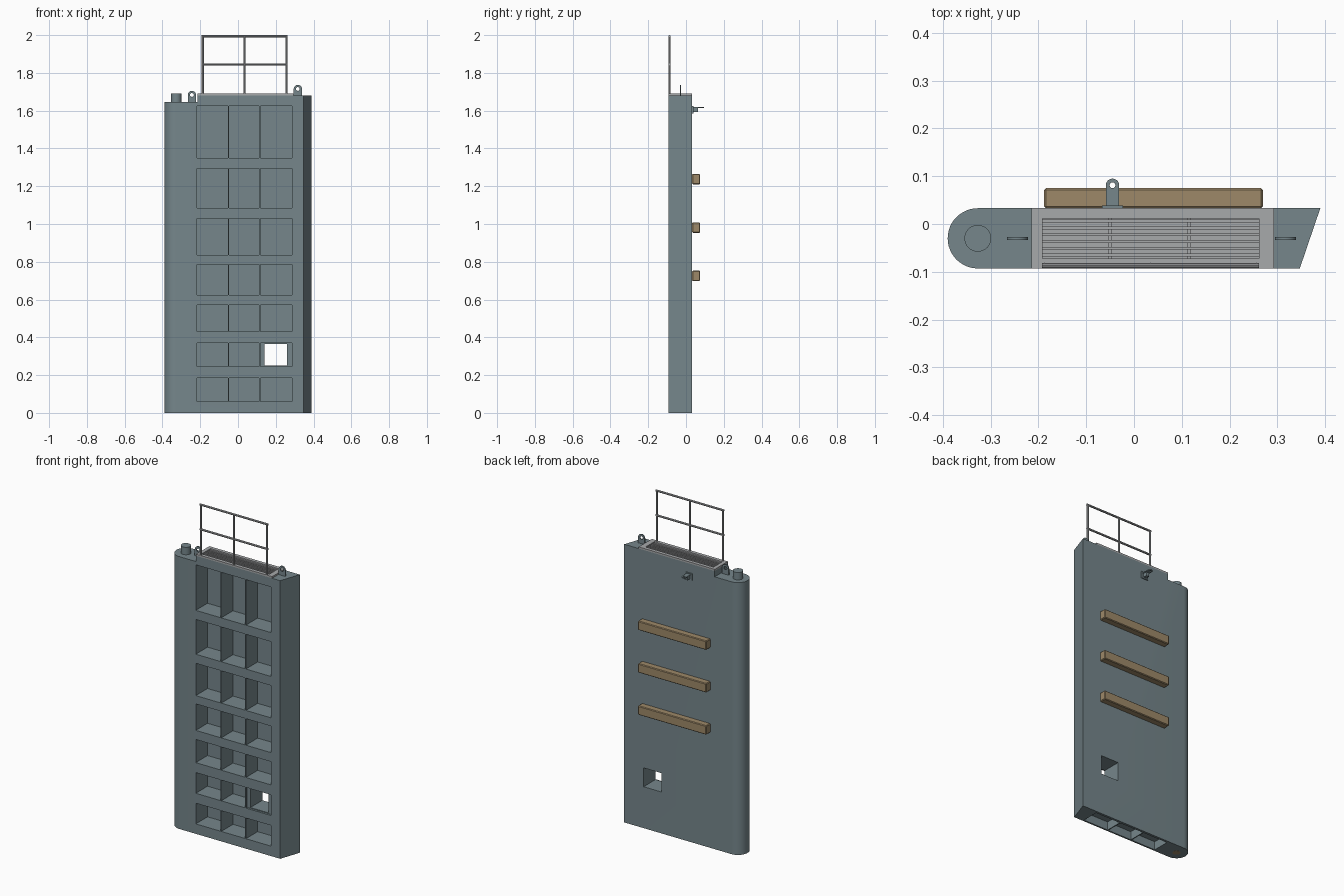
import bpy, bmesh, math
from mathutils import Matrix, Vector

cube = bpy.data.objects.get("Cube")
if cube:
    bpy.data.objects.remove(cube, do_unlink=True)


def material(name, rgb):
    m = bpy.data.materials.new(name)
    m.use_nodes = True
    m.diffuse_color = (*rgb, 1)
    m.node_tree.nodes["Principled BSDF"].inputs["Base Color"].default_value = (*rgb, 1)
    return m


STEEL = material("blue grey steel", (0.18, 0.24, 0.26))
GALV = material("pale galvanised grey", (0.39, 0.4, 0.41))
TIMBER = material("tan timber", (0.34, 0.25, 0.14))


def add_box(bm, x0, x1, y0, y1, z0, z1):
    size = Matrix.Diagonal((x1 - x0, y1 - y0, z1 - z0, 1))
    mid = Matrix.Translation(((x0 + x1) / 2, (y0 + y1) / 2, (z0 + z1) / 2))
    bmesh.ops.create_cube(bm, size=1, matrix=mid @ size)


def add_rod(bm, a, b, r, sides=10):
    a, b = Vector(a), Vector(b)
    turn = (b - a).to_track_quat('Z', 'Y').to_matrix().to_4x4()
    bmesh.ops.create_cone(bm, cap_ends=True, segments=sides, radius1=r, radius2=r,
                          depth=(b - a).length, matrix=Matrix.Translation((a + b) / 2) @ turn)


def finish(bm, name, mat, smooth=False):
    bmesh.ops.recalc_face_normals(bm, faces=bm.faces)
    me = bpy.data.meshes.new(name)
    bm.to_mesh(me)
    bm.free()
    me.materials.append(mat)
    ob = bpy.data.objects.new(name, me)
    bpy.context.collection.objects.link(ob)
    if smooth:
        smooth_by_angle(ob)
    return ob


def smooth_by_angle(ob):
    bpy.ops.object.select_all(action='DESELECT')
    ob.select_set(True)
    bpy.context.view_layer.objects.active = ob
    bpy.ops.object.shade_smooth_by_angle(angle=math.radians(30))


def boxes(name, mat, *items):
    bm = bmesh.new()
    for it in items:
        add_box(bm, *it)
    return finish(bm, name, mat)


def cut(target, cutter):
    mod = target.modifiers.new("cut", 'BOOLEAN')
    mod.operation, mod.solver, mod.object = 'DIFFERENCE', 'EXACT', cutter
    bpy.context.view_layer.update()
    deps = bpy.context.evaluated_depsgraph_get()
    me = bpy.data.meshes.new_from_object(target.evaluated_get(deps))
    target.modifiers.clear()
    target.data = me
    bpy.data.objects.remove(cutter, do_unlink=True)


# Main dimensions
FRONT, BACK, MID = -0.093, 0.033, -0.03
TOP, LOW_TOP = 1.68, 1.645
HINGE_X = -0.327

# Gate leaf: rounded hinge end, slanted meeting end
R = (BACK - FRONT) / 2
outline = [(0.347, FRONT), (0.39, BACK)]
for i in range(25):
    a = math.pi / 2 + math.pi * i / 24
    outline.append((HINGE_X + R * math.cos(a), MID + R * math.sin(a)))
bm = bmesh.new()
face = bm.faces.new([bm.verts.new((x, y, 0)) for x, y in outline])
ext = bmesh.ops.extrude_face_region(bm, geom=[face])
bmesh.ops.translate(bm, vec=(0, 0, TOP),
                    verts=[v for v in ext["geom"] if isinstance(v, bmesh.types.BMVert)])
leaf = finish(bm, "gate_leaf", STEEL)

# Pockets between the ribs, open foot pockets, deck well and hinge step
columns = [(-0.217, -0.053), (-0.047, 0.112), (0.118, 0.285)]
rows = [(0.06, 0.185), (0.245, 0.37), (0.43, 0.57), (0.625, 0.785),
        (0.835, 1.03), (1.085, 1.295), (1.35, 1.625)]
pockets = []
for r, (z0, z1) in enumerate(rows):
    for c, (x0, x1) in enumerate(columns):
        depth = 0.012 if (r, c) == (1, 2) else 0.112
        pockets.append((x0, x1, FRONT - 0.05, FRONT + depth, z0, z1))
for x0, x1 in columns:
    pockets.append((x0, x1, FRONT + 0.01, BACK - 0.014, -0.05, 0.05))
pockets.append((-0.192, 0.262, -0.072, 0.012, 1.65, TOP + 0.1))
pockets.append((-0.5, -0.215, -0.2, 0.2, LOW_TOP, TOP + 0.1))
cut(leaf, boxes("pocket_cutter", STEEL, *pockets))

# Sluice opening right through the leaf
cut(leaf, boxes("sluice_cutter", STEEL, (0.14, 0.26, -0.2, 0.2, 0.25, 0.364)))
smooth_by_angle(leaf)

# Walkway rim around the well, with its floor and grating bars
boxes("walkway_rim", GALV,
      (-0.215, -0.192, FRONT, BACK, TOP, 1.69), (0.262, 0.293, FRONT, BACK, TOP, 1.69),
      (-0.192, 0.262, FRONT, -0.072, TOP, 1.69), (-0.192, 0.262, 0.012, BACK, TOP, 1.69))
boxes("walkway_floor", GALV, (-0.192, 0.262, -0.072, 0.012, 1.65, 1.653))
bars = [(-0.192, 0.262, y - 0.003, y + 0.003, 1.655, 1.684)
        for y in [-0.065 + 0.0142 * i for i in range(6)]]
bars += [(x - 0.003, x + 0.003, -0.072, 0.012, 1.654, 1.68) for x in (-0.05, 0.115)]
boxes("walkway_grating", GALV, *bars)

# Handrail
bm = bmesh.new()
RAIL_Y = -0.087
for x in (-0.187, 0.034, 0.256):
    add_rod(bm, (x, RAIL_Y, TOP), (x, RAIL_Y, 1.994), 0.006)
for z in (1.845, 1.994):
    add_rod(bm, (-0.193, RAIL_Y, z), (0.262, RAIL_Y, z), 0.006)
finish(bm, "handrail", GALV, True)

# Hinge pin on top and bearing at the foot
bm = bmesh.new()
add_rod(bm, (HINGE_X, MID, LOW_TOP - 0.01), (HINGE_X, MID, 1.69), 0.028, 32)
finish(bm, "hinge_pin", STEEL, True)
bm = bmesh.new()
add_rod(bm, (HINGE_X, MID, -0.001), (HINGE_X, MID, 0.005), 0.022, 24)
finish(bm, "foot_bearing", TIMBER, True)


def eye_plate(name, matrix, half, rise, thick, hole):
    """Round-headed plate with a hole, standing in local xz."""
    n = 24
    steps = [2 * math.pi * i / n for i in range(n)]
    bm = bmesh.new()
    rings = []
    for y in (-thick / 2, thick / 2):
        outer, inner = [], []
        for a in steps:
            c, s = math.cos(a), math.sin(a)
            # upper half is round, lower half is squared down to the base
            if s >= -0.01:
                p = (half * c, y, rise + half * s)
            else:
                k = max(abs(c), abs(s))
                p = (half * c / k, y, rise + rise * s / k)
            outer.append(bm.verts.new(p))
            inner.append(bm.verts.new((hole * c, y, rise + hole * s)))
        rings.append((outer, inner))
    (o0, i0), (o1, i1) = rings
    for i in range(n):
        j = (i + 1) % n
        for a, b in ((o0, i0), (i0, i1), (i1, o1), (o1, o0)):
            bm.faces.new((a[i], a[j], b[j], b[i]))
    bm.transform(matrix)
    return finish(bm, name, STEEL, True)


# Lifting eyes on the top edge
eye_plate("lifting_eye_right", Matrix.Translation((-0.244, MID, LOW_TOP)), 0.022, 0.038, 0.006, 0.01)
eye_plate("lifting_eye_left", Matrix.Translation((0.317, MID, TOP)), 0.022, 0.035, 0.006, 0.01)

# Back bracket: wall plate, gusset and flat eye
BX = -0.045
boxes("bracket_plate", STEEL, (BX - 0.022, BX + 0.022, BACK, BACK + 0.006, 1.585, 1.625))
boxes("bracket_gusset", STEEL, (BX - 0.01, BX + 0.01, BACK, 0.063, 1.592, 1.614))
eye_plate("bracket_eye", Matrix.Translation((BX, BACK, 1.617)) @ Matrix.Rotation(-math.pi / 2, 4, 'X'),
          0.014, 0.048, 0.006, 0.006)

# Timber fenders on the back
for i, z in enumerate((0.698, 0.953, 1.21)):
    fender = boxes(f"fender_{i + 1}", TIMBER, (-0.188, 0.27, BACK, 0.075, z, z + 0.055))
    bev = fender.modifiers.new("soft edges", 'BEVEL')
    bev.width, bev.segments = 0.004, 1
